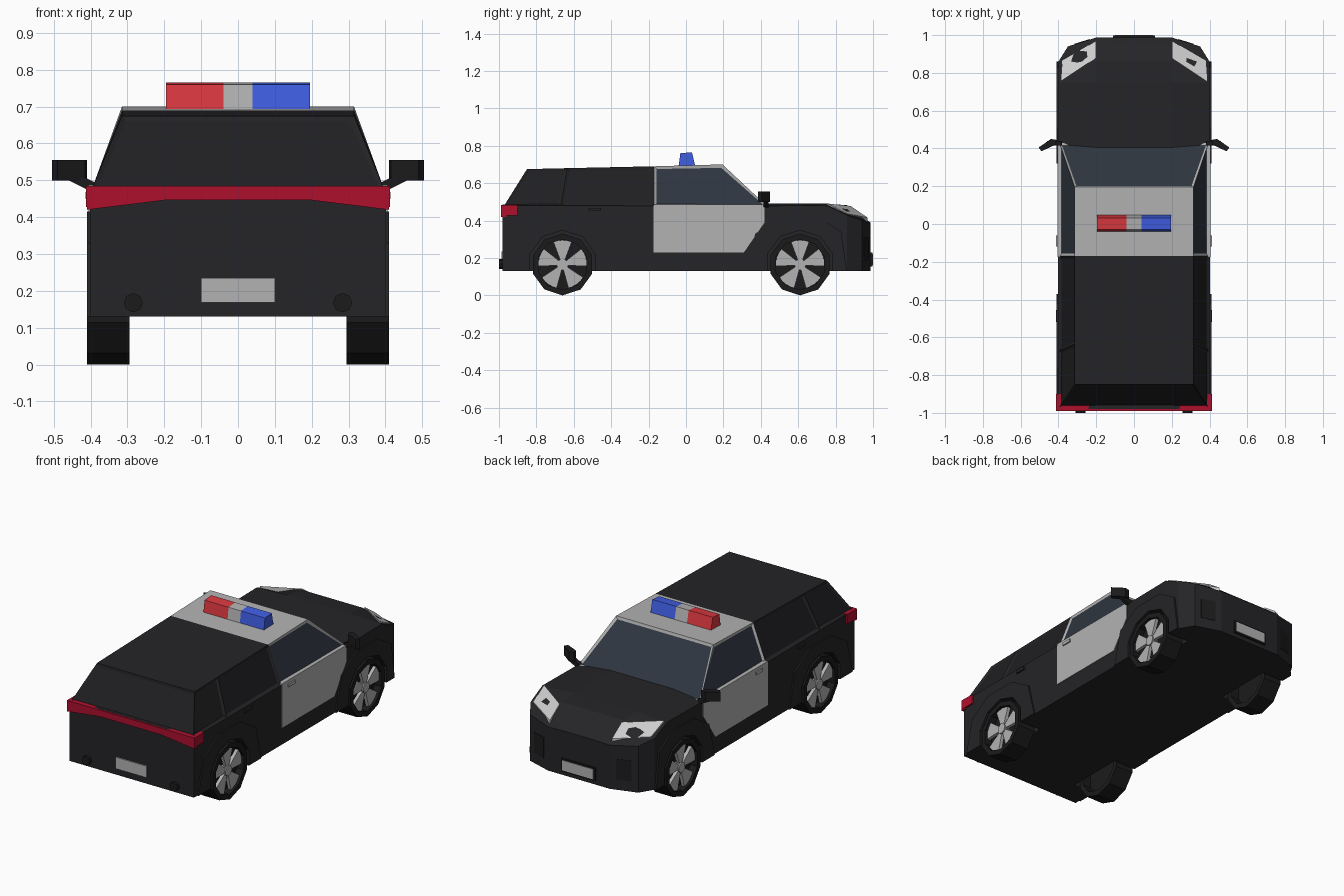
import bpy, bmesh
from math import sin, cos, pi, radians

if "Cube" in bpy.data.objects:
    bpy.data.objects.remove(bpy.data.objects["Cube"])

def material(name, *rgb):
    m = bpy.data.materials.new(name)
    m.diffuse_color = (*rgb, 1)
    m.use_nodes = True
    m.node_tree.nodes["Principled BSDF"].inputs["Base Color"].default_value = m.diffuse_color
    return m

BLACK = material("black_paint", .018, .018, .021)
TYRE = material("tyre_black", .011, .011, .012)
SILVER = material("light_grey", .45, .45, .45)
GLASS = material("glass", .028, .036, .05)
DARKGLASS = material("dark_glass", .014, .014, .016)
LAMP = material("lamp_white", .8, .8, .83)
TAIL = material("tail_red", .42, .005, .026)
RED = material("red_beacon", .7, .04, .05)
BLUE = material("blue_beacon", .05, .11, .75)

def finish(name, bm, *mats):
    bmesh.ops.recalc_face_normals(bm, faces=bm.faces)
    me = bpy.data.meshes.new(name)
    bm.to_mesh(me)
    bm.free()
    for m in mats:
        me.materials.append(m)
    ob = bpy.data.objects.new(name, me)
    bpy.context.collection.objects.link(ob)
    return ob

def bridge(bm, loops, closed=False):
    """Skin a list of vertex loops; cap the ends unless the skin is closed."""
    rings = [[bm.verts.new(p) for p in loop] for loop in loops]
    pairs = list(zip(rings, rings[1:]))
    if closed:
        pairs.append((rings[-1], rings[0]))
    else:
        bm.faces.new(rings[0])
        bm.faces.new(rings[-1])
    for a, b in pairs:
        for i in range(len(a)):
            j = (i + 1) % len(a)
            bm.faces.new((a[i], a[j], b[j], b[i]))

def prism(name, pts, axis, a, b, mat, both=False):
    """Extrude a 2D profile along an axis, optionally on both sides of the car."""
    bm = bmesh.new()
    place = {'x': lambda p, t: (t, p[0], p[1]),
             'y': lambda p, t: (p[0], t, p[1]),
             'z': lambda p, t: (p[0], p[1], t)}[axis]
    for s in ((1, -1) if both else (1,)):
        loops = [[place(p, t) for p in pts] for t in (a, b)]
        bridge(bm, [[(s * x, y, z) for x, y, z in l] for l in loops])
    return finish(name, bm, mat)

def rect(u0, u1, v0, v1):
    return [(u0, v0), (u1, v0), (u1, v1), (u0, v1)]

def circle(u, v, r, n=10):
    return [(u + r * sin(2 * pi * i / n), v - r * cos(2 * pi * i / n)) for i in range(n)]

def loft(sections):
    """Skin half sections (right side, bottom to top) mirrored across x."""
    bm = bmesh.new()
    bridge(bm, [h + [(-x, y, z) for x, y, z in reversed(h)] for h in sections])
    bmesh.ops.recalc_face_normals(bm, faces=bm.faces)
    return bm

def inset_windows(bm, test):
    bm.normal_update()
    panes = [f for f in bm.faces if test(f.normal)]
    bmesh.ops.inset_individual(bm, faces=panes, thickness=.018, depth=-.008)
    for f in panes:
        f.material_index = 1

# Lower body with tapered nose: y, half width, shoulder z, inner x, hood z
stations = [(-.98, .402, .48, .2, .485), (.43, .402, .478, .2, .492),
            (.75, .402, .482, .2, .49), (.86, .40, .43, .2, .482),
            (.94, .35, .40, .2, .425), (.987, .2, .385, .1, .388)]
body = finish("body", loft([[(w, y, .13), (w, y, zs), (xi, y, zi)]
                            for y, w, zs, xi, zi in stations]), BLACK)

# Wheel arch flares
WHEELS = (-.66, .61)
arches = []
for label, yc in zip(("rear", "front"), WHEELS):
    pts = [(yc + u, v) for u, v in ((-.29, .13), (-.24, .33), (-.10, .415),
                                    (.10, .415), (.24, .33), (.29, .13))]
    if label == "front":
        pts[-2:] = [(.83, .34), (.86, .13)]
    arches.append(prism(label + "_arch_flares", pts, 'x', .39, .41, BLACK, True))

# Cut the wheel wells
for k, yc in enumerate(WHEELS):
    cutter = prism("well_cutter", circle(yc, .165, .183), 'x', .27, .5, BLACK, True)
    cutter.hide_render = True
    for ob in (body, arches[k]):
        mod = ob.modifiers.new("well", 'BOOLEAN')
        mod.operation, mod.solver, mod.object = 'DIFFERENCE', 'EXACT', cutter
        bpy.context.view_layer.objects.active = ob
        bpy.ops.object.modifier_apply(modifier=mod.name)
    bpy.data.objects.remove(cutter)

# Cabin: dark rear half and light front half, with inset windows
rear = loft([[(.395, -.972, .48), (.315, -.85, .675)],
             [(.395, -.67, .48), (.315, -.635, .68)],
             [(.395, -.17, .48), (.315, -.17, .69)]])
inset_windows(rear, lambda n: abs(n.x) > .5 or -.99 < n.y < -.5)
finish("rear_cabin", rear, BLACK, DARKGLASS)
front = loft([[(.395, -.17, .48), (.315, -.17, .69)],
              [(.395, .43, .48), (.315, .195, .70)]])
inset_windows(front, lambda n: abs(n.x) > .5 or .5 < n.y < .99)
finish("front_cabin", front, SILVER, GLASS)

# Doors and handles
prism("door_panels", [(-.175, .23), (.31, .23), (.42, .39), (.42, .487), (-.175, .487)],
      'x', .38, .406, SILVER, True)
prism("front_door_handles", rect(-.12, -.06, .45, .468), 'x', .40, .414, SILVER, True)
prism("rear_door_handles", rect(-.52, -.455, .45, .468), 'x', .39, .412, BLACK, True)

# Wing mirrors
prism("mirrors", [(.41, .445), (.44, .45), (.505, .405), (.49, .385), (.415, .42)],
      'z', .5, .555, TYRE, True)
prism("mirror_arms", [(.38, .49), (.40, .47), (.46, .5), (.42, .51)],
      'y', .415, .44, TYRE, True)

# Headlights, slabs lying on the nose slope
bm = bmesh.new()
lamp = [(.388, .755, .485), (.2, .88, .472), (.2, .97, .41), (.38, .865, .43)]
for s in (1, -1):
    bridge(bm, [[(s * x, y, z + dz) for x, y, z in lamp] for dz in (.006, -.03)])
finish("headlights", bm, LAMP)

# Front bumper vents and grille holder
prism("bumper_vents", [(.235, .979), (.315, .954), (.312, .945), (.232, .97)],
      'z', .19, .31, TYRE, True)
prism("front_plate_holder", rect(-.11, .11, .155, .23), 'y', .975, .997, TYRE)
prism("front_plate", rect(-.1, .1, .163, .222), 'y', .98, 1.0, SILVER)

# Rear lights, plate and exhausts
prism("tail_light_strip", [(-.41, .42), (-.2, .446), (.2, .446), (.41, .42),
                           (.41, .484), (-.41, .484)], 'y', -.99, -.96, TAIL)
prism("tail_light_sides", rect(-.99, -.9, .428, .484), 'x', .38, .412, TAIL, True)
prism("rear_plate", rect(-.1, .1, .168, .235), 'y', -.987, -.97, SILVER)
prism("exhausts", circle(.284, .168, .026, 8), 'y', -1.0, -.96, TYRE, True)

# Roof light bar
bar = [(-.04, .688), (.05, .688), (.032, .765), (-.03, .76)]
for name, a, b, m in (("red_beacon", -.195, -.04, RED),
                      ("beacon_centre", -.04, .04, SILVER),
                      ("blue_beacon", .04, .195, BLUE)):
    prism(name, bar, 'x', a, b, m)

# Wheels: ten-sided tyre ring, dark backing, five fan spokes and a hub
for label, yc in zip(("rear", "front"), WHEELS):
    bm = bmesh.new()
    for s in (1, -1):
        bridge(bm, [[(s * x, yc + r * sin(a), .165 - r * cos(a))
                     for x, r in ((.295, .135), (.295, .165), (.41, .165), (.41, .135))]
                    for a in [2 * pi * i / 10 for i in range(10)]], closed=True)
    finish(label + "_tyres", bm, TYRE)
    prism(label + "_wheel_backing", circle(yc, .165, .137), 'x', .35, .365, TYRE, True)
    prism(label + "_hubs", circle(yc, .165, .03), 'x', .36, .402, SILVER, True)
    for k in range(5):
        fan = [(yc + r * sin(radians(72 * k + d)), .165 + r * cos(radians(72 * k + d)))
               for r, d in ((.022, -30), (.133, -22), (.131, 0), (.133, 22), (.022, 30))]
        prism(f"{label}_spokes_{k + 1}", fan, 'x', .375, .395, SILVER, True)
